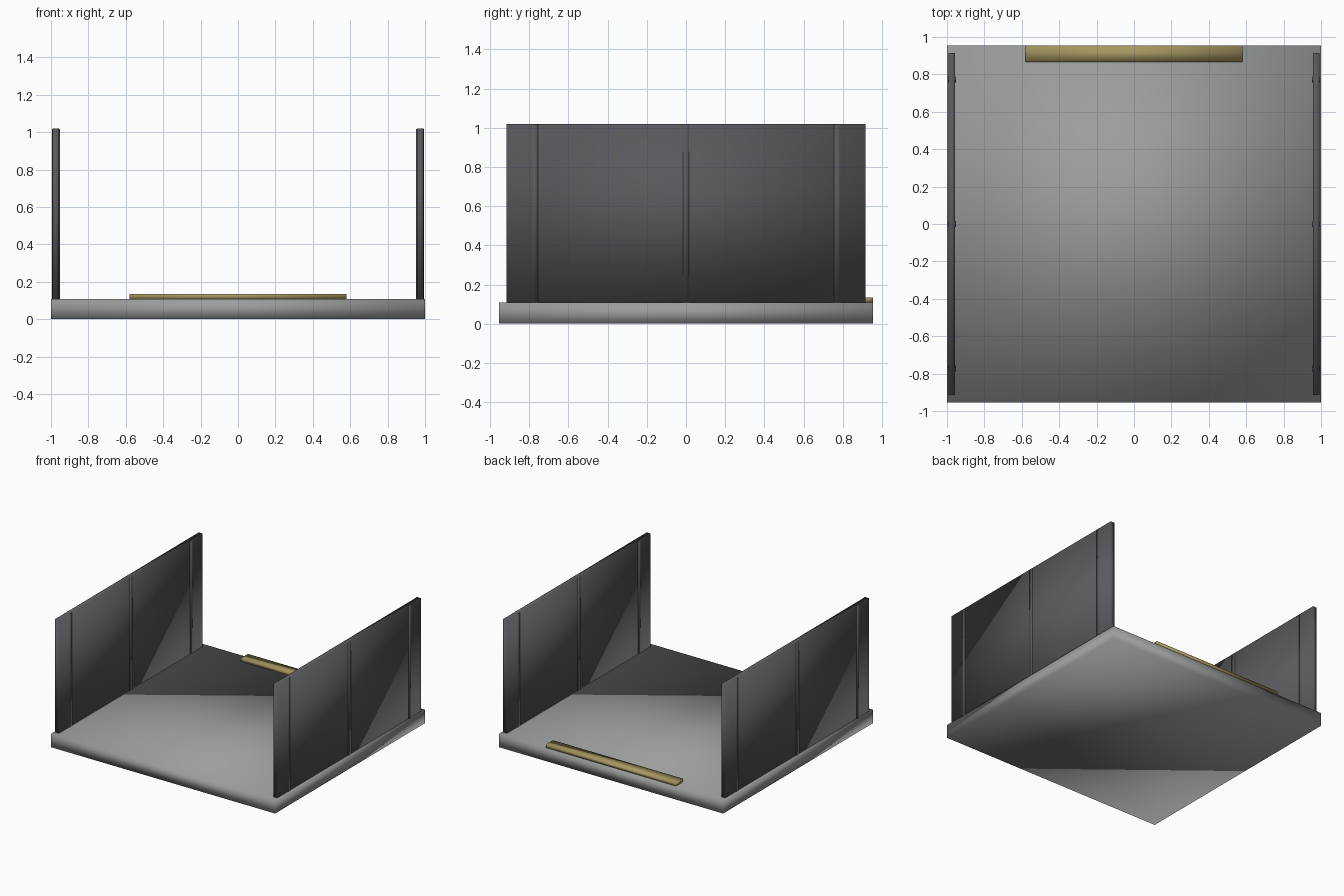
import bpy

if "Cube" in bpy.data.objects:
    bpy.data.objects.remove(bpy.data.objects["Cube"])


def material(name, color):
    m = bpy.data.materials.new(name)
    m.diffuse_color = (*color, 1)
    m.use_nodes = True
    m.node_tree.nodes["Principled BSDF"].inputs["Base Color"].default_value = m.diffuse_color
    return m


dark = material("dark_grey", (0.10, 0.10, 0.11))
grey = material("mid_grey", (0.33, 0.34, 0.34))
brass = material("brass", (0.38, 0.31, 0.12))


def box(name, lo, hi, mat):
    """Softly shaded box between two opposite corners."""
    size = [b - a for a, b in zip(lo, hi)]
    mid = [(a + b) / 2 for a, b in zip(lo, hi)]
    bpy.ops.mesh.primitive_cube_add(size=1, location=mid)
    ob = bpy.context.object
    ob.name = name
    ob.scale = size
    bpy.ops.object.transform_apply(location=True, rotation=False, scale=True)
    ob.data.materials.append(mat)
    bpy.ops.object.shade_smooth()
    return ob


# Floor slab
box("floor_slab", (-1, -0.955, 0), (1, 0.955, 0.108), grey)

# Side walls with thin raised ribs on both faces
for side, s in (("left", -1), ("right", 1)):
    x0, x1 = sorted((s * 0.957, s * 0.991))
    box(f"{side}_wall", (x0, -0.915, 0.106), (x1, 0.915, 1.02), dark)
    for i, y in enumerate((-0.772, 0, 0.772)):
        box(f"{side}_wall_rib_{i + 1}", (x0 - 0.004, y - 0.016, 0.106),
            (x1 + 0.004, y + 0.016, 1.017), dark)

# Threshold strip along the back edge
box("threshold_strip", (-0.58, 0.866, 0.108), (0.58, 0.955, 0.135), brass)
